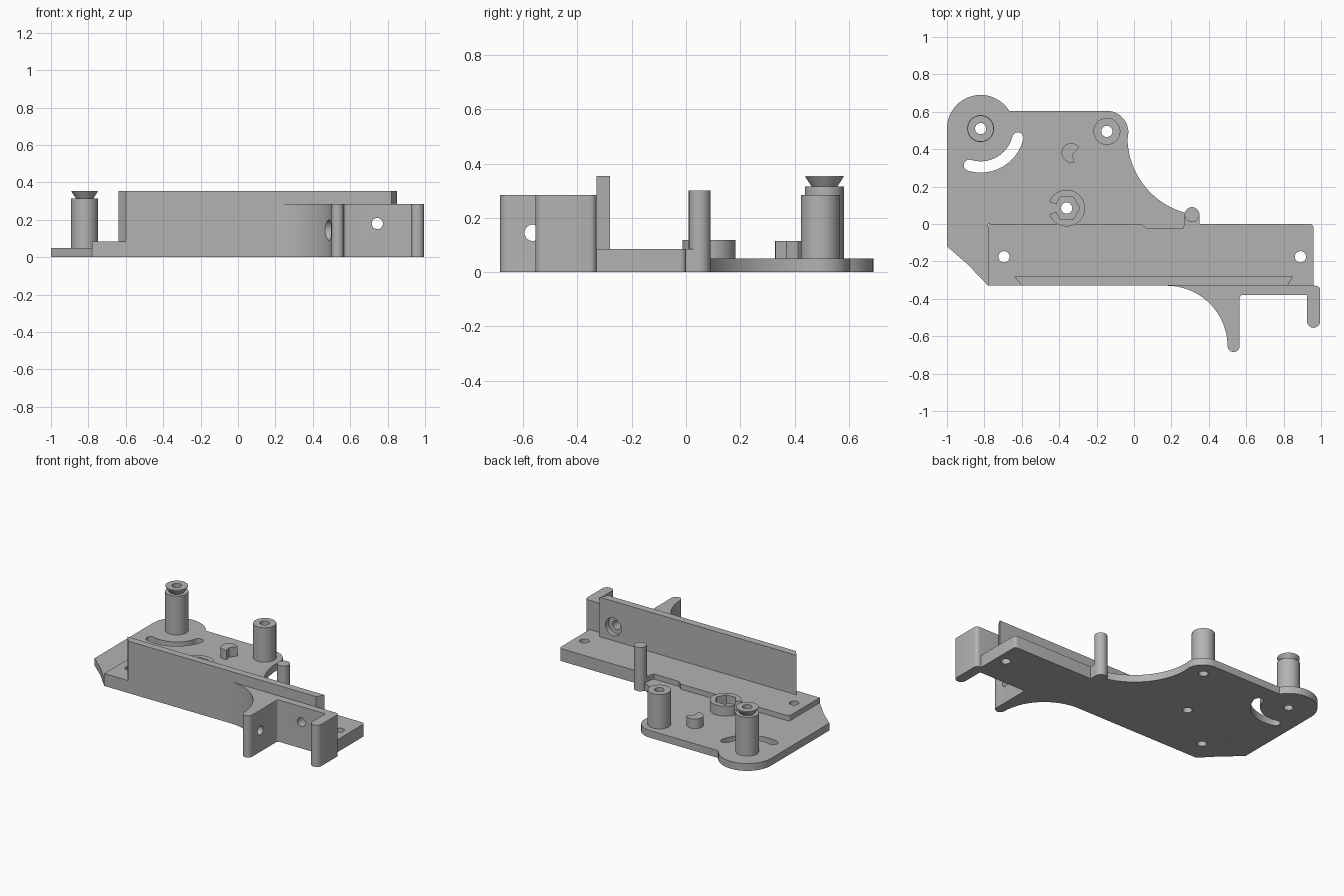
import bpy, bmesh
from math import cos, sin, radians, pi
from mathutils import Matrix

if "Cube" in bpy.data.objects:
    bpy.data.objects.remove(bpy.data.objects["Cube"], do_unlink=True)

grey = bpy.data.materials.new("plain grey")
grey.use_nodes = True
grey.diffuse_color = (0.45, 0.45, 0.45, 1)
grey.node_tree.nodes["Principled BSDF"].inputs["Base Color"].default_value = grey.diffuse_color


def arc(cx, cy, r, a0, a1, n=16):
    """Points along an arc, angles in degrees."""
    angles = [radians(a0 + (a1 - a0) * i / n) for i in range(n + 1)]
    return [(cx + r * cos(a), cy + r * sin(a)) for a in angles]


def finish(name, bm):
    bmesh.ops.recalc_face_normals(bm, faces=bm.faces)
    mesh = bpy.data.meshes.new(name)
    bm.to_mesh(mesh)
    bm.free()
    mesh.materials.append(grey)
    ob = bpy.data.objects.new(name, mesh)
    bpy.context.collection.objects.link(ob)
    return ob


def prism(name, pts, z0, z1):
    """Extrude a flat outline from z0 to z1."""
    bm = bmesh.new()
    face = bm.faces.new([bm.verts.new((x, y, z0)) for x, y in pts])
    top = bmesh.ops.extrude_face_region(bm, geom=[face])["geom"]
    verts = [v for v in top if isinstance(v, bmesh.types.BMVert)]
    bmesh.ops.translate(bm, verts=verts, vec=(0, 0, z1 - z0))
    return finish(name, bm)


def lathe(name, x, y, profile, n=40):
    """Turn a closed (radius, height) profile around a vertical axis."""
    bm = bmesh.new()
    rings = [[bm.verts.new((x + r * cos(2 * pi * i / n), y + r * sin(2 * pi * i / n), z))
              for i in range(n)] for r, z in profile]
    for k, ring in enumerate(rings):
        nxt = rings[(k + 1) % len(rings)]
        for i in range(n):
            j = (i + 1) % n
            bm.faces.new((ring[i], ring[j], nxt[j], nxt[i]))
    return finish(name, bm)


def rod(name, start, length, r, axis="Z"):
    """Cylinder from a start point along an axis."""
    bm = bmesh.new()
    turn = {"Z": Matrix(), "X": Matrix.Rotation(pi / 2, 4, "Y"),
            "Y": Matrix.Rotation(-pi / 2, 4, "X")}[axis]
    place = Matrix.Translation(start) @ turn @ Matrix.Translation((0, 0, length / 2))
    bmesh.ops.create_cone(bm, cap_ends=True, segments=40, radius1=r, radius2=r,
                          depth=length, matrix=place)
    return finish(name, bm)


def cut(ob, *cutters):
    """Subtract the cutters, then remove them."""
    for c in cutters:
        c.hide_render = True
        m = ob.modifiers.new("cut", "BOOLEAN")
        m.operation, m.solver, m.object = "DIFFERENCE", "EXACT", c
    deps = bpy.context.evaluated_depsgraph_get()
    mesh = bpy.data.meshes.new_from_object(ob.evaluated_get(deps))
    ob.modifiers.clear()
    ob.data = mesh
    for c in cutters:
        bpy.data.objects.remove(c, do_unlink=True)


def drill(x, y):
    return rod("drill", (x, y, -0.1), 0.6, 0.03)


PLATE, BAR = 0.05, 0.085
tall, short, hub = (-0.82, 0.51), (-0.145, 0.495), (-0.36, 0.085)
notch = [(0.27, 0), (0.26, -0.025), (0.07, -0.025), (0.04, 0)]

# Base plate with the curved slot
plate = prism("base_plate",
              [(-1, -0.12), (-0.89, -0.215), (-0.78, -0.33), (-0.78, 0)] + notch[::-1]
              + arc(0.385, 0.465, 0.42, 254, 182, 32)
              + arc(-0.145, 0.49, 0.115, 0, 90)
              + arc(*tall, 0.18, 32, 180, 32), 0, PLATE)
slot = (arc(*tall, 0.235, -107, -14, 24) + arc(-0.621, 0.46, 0.03, -14, 166, 10)[1:-1]
        + arc(*tall, 0.175, -14, -107, 24) + arc(-0.88, 0.314, 0.03, 73, 253, 10)[1:-1])
cut(plate, prism("slot", slot, -0.1, 0.2), drill(*tall), drill(*short), drill(*hub))

# Long mounting bar
bar = prism("mounting_bar",
            [(-0.78, -0.33), (0.96, -0.33)] + arc(0.94, -0.02, 0.02, 0, 90, 5)
            + notch + arc(-0.76, -0.02, 0.02, 90, 180, 5), 0, BAR)
cut(bar, drill(-0.695, -0.175), drill(0.89, -0.175))


def wall_bore():
    return [rod("bore", (0.745, -0.5, 0.18), 0.3, 0.03, "Y"),
            rod("counterbore", (0.745, -0.315, 0.18), 0.1, 0.06, "Y")]


# Upright wall with slanted ends
wall = prism("upright_wall", [(-0.6, -0.33), (0.82, -0.33), (0.85, -0.28), (-0.64, -0.28)],
             0, 0.355)
cut(wall, *wall_bore())

# Front bracket: curved fin, web and hooked arm
bracket = prism("front_bracket",
                arc(0.175, -0.655, 0.325, 90, 0, 32)
                + arc(0.5325, -0.652, 0.0325, 180, 360, 12)
                + arc(0.58, -0.395, 0.015, 180, 90, 4)
                + [(0.925, -0.38)]
                + arc(0.96, -0.52, 0.035, 180, 360, 12)
                + arc(0.97, -0.355, 0.025, 0, 90, 5), 0, 0.285)
cut(bracket, *wall_bore(), rod("bore", (0.4, -0.565, 0.145), 0.3, 0.03, "X"),
    rod("counterbore", (0.4, -0.565, 0.145), 0.12, 0.055, "X"))

# Hollow posts, the tall one with a grooved head
lathe("tall_post", *tall, [(0.03, PLATE), (0.072, PLATE), (0.072, 0.315), (0.047, 0.315),
                           (0.07, 0.35), (0.07, 0.355), (0.03, 0.355)])
lathe("short_post", *short, [(0.03, PLATE), (0.072, PLATE), (0.072, 0.285), (0.03, 0.285)])

# Pin beside the bar
rod("pin", (0.31, 0.05, 0), 0.3, 0.04)
prism("pin_foot", [(0.27, 0), (0.35, 0), (0.35, 0.05), (0.27, 0.05)], 0, BAR)

# Open ring with a hexagonal pocket
prism("hex_ring", arc(*hub, 0.098, -160, 160, 40)
      + [(hub[0] - 0.055, hub[1] + 0.02)]
      + arc(*hub, 0.07, 120, -120, 4)
      + [(hub[0] - 0.055, hub[1] - 0.02)], PLATE, 0.118)

# Notched stop
prism("stop_peg", arc(-0.335, 0.38, 0.052, 38, 288, 24) + [(-0.328, 0.37)], PLATE, 0.115)

for ob in bpy.context.collection.objects:
    if ob.type == "MESH" and ob.data.materials and ob.data.materials[0] == grey:
        bpy.ops.object.select_all(action="DESELECT")
        ob.select_set(True)
        bpy.context.view_layer.objects.active = ob
        bpy.ops.object.shade_smooth_by_angle(angle=radians(30))
